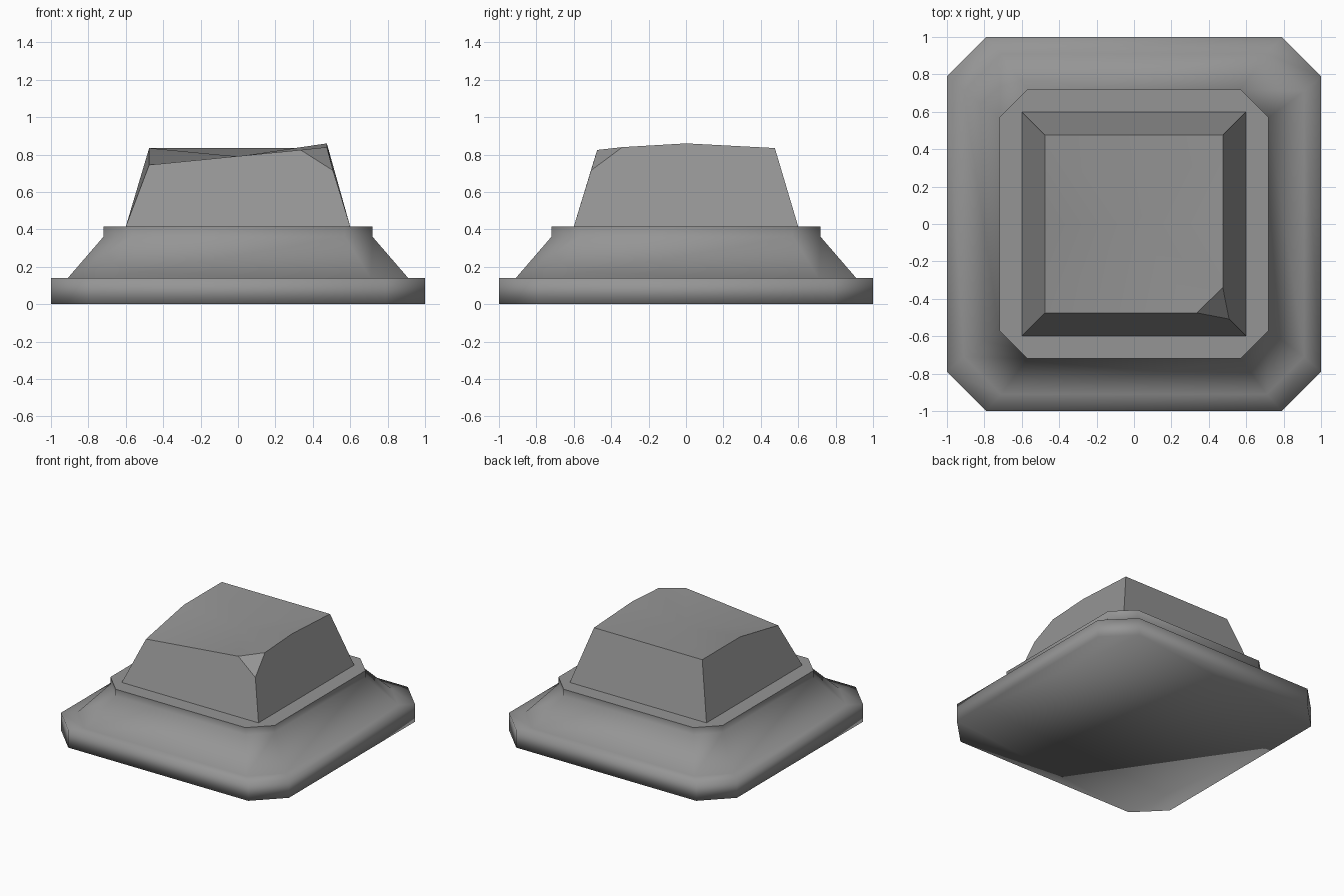
import bpy, bmesh

old = bpy.data.objects.get("Cube")
if old:
    bpy.data.objects.remove(old, do_unlink=True)

grey = bpy.data.materials.new("stone_grey")
grey.use_nodes = True
COLOUR = (0.3, 0.3, 0.3, 1)
grey.diffuse_color = COLOUR
grey.node_tree.nodes["Principled BSDF"].inputs["Base Color"].default_value = COLOUR


def finish(bm, name):
    bmesh.ops.recalc_face_normals(bm, faces=bm.faces)
    mesh = bpy.data.meshes.new(name)
    bm.to_mesh(mesh)
    bm.free()
    mesh.materials.append(grey)
    obj = bpy.data.objects.new(name, mesh)
    bpy.context.collection.objects.link(obj)
    return obj


def octagon(bm, r, c, z):
    """Ring of a square with cut corners: half width r, corner start c."""
    pts = [(r, -c), (r, c), (c, r), (-c, r), (-r, c), (-r, -c), (-c, -r), (c, -r)]
    return [bm.verts.new((x, y, z)) for x, y in pts]


# Plinth: stacked cut-corner rings, softly shaded, with a crisp flat top
bm = bmesh.new()
profile = [(1, 0.79, 0), (1, 0.79, 0.14), (0.91, 0.71, 0.14),
           (0.72, 0.57, 0.36), (0.72, 0.57, 0.415)]
rings = [octagon(bm, *p) for p in profile]
for low, high in zip(rings, rings[1:]):
    for i in range(8):
        j = (i + 1) % 8
        bm.faces.new((low[i], low[j], high[j], high[i]))
bm.faces.new(rings[0][::-1])
for f in bm.faces:
    f.smooth = True
cap = bm.faces.new(rings[-1])
for e in cap.edges:
    e.smooth = False
finish(bm, "plinth")

# Stone block: tapered sides, uneven worn top and one chipped corner
bm = bmesh.new()
B, T = 0.6, 0.475
foot = [bm.verts.new((sx * B, sy * B, 0.415))
        for sx, sy in ((-1, -1), (1, -1), (1, 1), (-1, 1))]
new = bm.verts.new
front_left, back_left, back_right = new((-T, -T, 0.745)), new((-T, T, 0.835)), new((T, T, 0.835))
left_mid, right_mid = new((-T, 0, 0.835)), new((T, 0, 0.86))
chip_front, chip_side, chip_low = new((0.335, -T, 0.825)), new((T, -0.34, 0.84)), new((0.508, -0.508, 0.715))
centre = new((0, 0, 0.79))

bm.faces.new((foot[0], foot[1], chip_low, chip_front, front_left))
bm.faces.new((foot[1], foot[2], back_right, right_mid, chip_side, chip_low))
bm.faces.new((foot[2], foot[3], back_left, back_right))
bm.faces.new((foot[3], foot[0], front_left, left_mid, back_left))
bm.faces.new((chip_front, chip_low, chip_side))
bm.faces.new(foot[::-1])
rim = [front_left, chip_front, chip_side, right_mid, back_right, back_left, left_mid]
for a, b in zip(rim, rim[1:] + rim[:1]):
    bm.faces.new((a, b, centre)).smooth = True
finish(bm, "stone_block")
